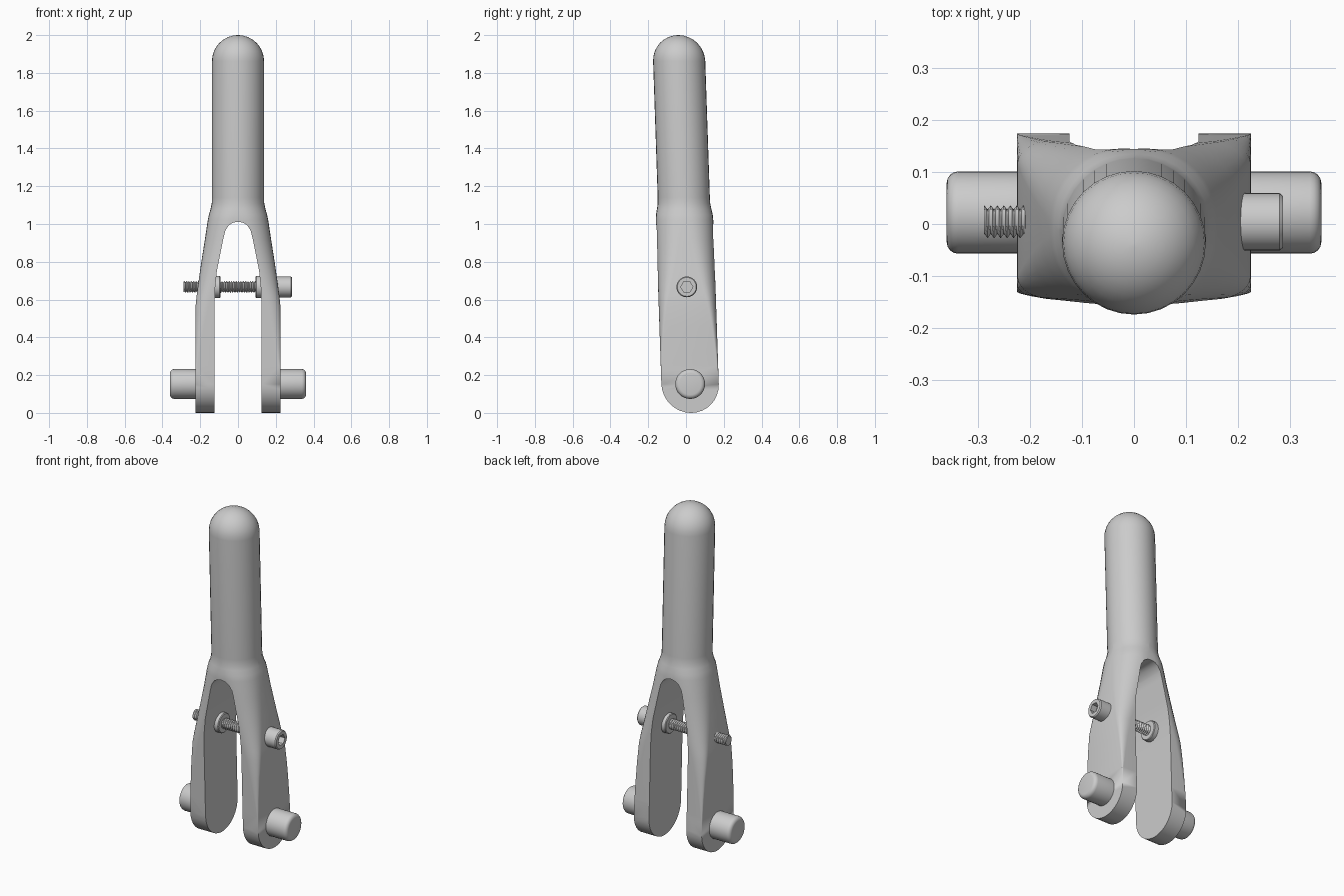
import bpy, bmesh
from math import sin, cos, pi, radians

if "Cube" in bpy.data.objects:
    bpy.data.objects.remove(bpy.data.objects["Cube"])


def lean(z):
    # The whole tool leans slightly toward -y with height
    return 0.0267 - 0.0337 * z


def finish(name, bm, angle=35):
    bmesh.ops.remove_doubles(bm, verts=bm.verts, dist=0.001)
    bmesh.ops.recalc_face_normals(bm, faces=bm.faces)
    me = bpy.data.meshes.new(name)
    bm.to_mesh(me)
    bm.free()
    ob = bpy.data.objects.new(name, me)
    bpy.context.collection.objects.link(ob)
    smooth(ob, angle)
    return ob


def smooth(ob, angle=35):
    bpy.ops.object.select_all(action='DESELECT')
    ob.select_set(True)
    bpy.context.view_layer.objects.active = ob
    bpy.ops.object.shade_smooth_by_angle(angle=radians(angle))


def loft(name, rings, angle=35):
    bm = bmesh.new()
    loops = [[bm.verts.new(p) for p in r] for r in rings]
    n = len(loops[0])
    for a, b in zip(loops, loops[1:]):
        for i in range(n):
            j = (i + 1) % n
            bm.faces.new((a[i], a[j], b[j], b[i]))
    bm.faces.new(loops[0])
    bm.faces.new(loops[-1])
    return finish(name, bm, angle)


def turned(name, profile, y, z, n=32):
    # Solid of revolution about an x axis through (y, z)
    return loft(name, [[(x, y + r * cos(2 * pi * i / n), z + r * sin(2 * pi * i / n))
                        for i in range(n)] for x, r in profile])


def cut(ob, cutter):
    mod = ob.modifiers.new("cut", 'BOOLEAN')
    mod.object = cutter
    mod.operation = 'DIFFERENCE'
    mod.solver = 'EXACT'
    bpy.ops.object.select_all(action='DESELECT')
    ob.select_set(True)
    bpy.context.view_layer.objects.active = ob
    bpy.ops.object.modifier_apply(modifier=mod.name)
    bpy.data.objects.remove(cutter)
    smooth(ob)


def section(z, hx, hy, rx, ry, k=8):
    # Rectangle with elliptical corners
    pts = []
    for q, (sx, sy) in enumerate(((1, 1), (-1, 1), (-1, -1), (1, -1))):
        for i in range(k + 1):
            a = (q + i / k) * pi / 2
            pts.append((sx * (hx - rx) + rx * cos(a),
                        sy * (hy - ry) + ry * sin(a) + lean(z), z))
    return pts


# Forked body: rounded feet, flat legs blending to a round grip with a domed end
R, G, E = 0.152, 0.138, 0.0003
rows = []
for i in range(9):
    a = max(0.04, i / 8 * pi / 2)
    rows.append((R * (1 - cos(a)), 0.225, R * sin(a), E, E))
rows += [
    (0.25, 0.225, R, 0.008, 0.006),
    (0.35, 0.225, R, 0.025, 0.014),
    (0.46, 0.225, R, 0.045, 0.026),
    (0.57, 0.224, R, 0.068, 0.044),
    (0.62, 0.219, R, 0.078, 0.056),
    (0.68, 0.211, R, 0.09, 0.072),
    (0.80, 0.194, R, 0.11, 0.10),
    (0.92, 0.175, R, 0.125, 0.123),
    (1.02, 0.160, R, 0.135, 0.138),
    (1.05, 0.154, 0.150, 0.136, 0.14),
    (1.08, 0.145, 0.144, 0.138, 0.14),
    (1.11, 0.139, 0.139, 0.138, 0.138),
    (1.14, G, G, G, G),
]
for i in range(9):
    a = min(i / 8 * pi / 2, pi / 2 - 0.03)
    r = G * cos(a)
    rows.append((2.0 - G + G * sin(a), r, r, r, r))
body = loft("forked_body", [section(*r) for r in rows])

# Arched gap between the legs
half = [(0.124, -0.1), (0.124, 0.58), (0.121, 0.66), (0.112, 0.75), (0.094, 0.84),
        (0.076, 0.93), (0.067, 0.965), (0.048, 0.994), (0.025, 1.008)]
outline = half + [(0, 1.012)] + [(-x, z) for x, z in reversed(half)]
gap = loft("gap_cutter", [[(x, y, z) for x, z in outline] for y in (-0.4, 0.4)])
gap.hide_render = True
cut(body, gap)

# Side pins and inner washers, one per leg
ZB = 0.667
YB = lean(ZB)
pin_profile = [(0.21, 0.079), (0.338, 0.079)]
pin_profile += [(0.338 + 0.022 * sin(a), 0.057 + 0.022 * cos(a))
                for a in (pi / 8, pi / 4, 3 * pi / 8, pi / 2)]
washer_profile = [(0.093, 0.054), (0.097, 0.058), (0.128, 0.058)]
for s, side in ((-1, "left"), (1, "right")):
    turned("pin_" + side, [(s * x, r) for x, r in pin_profile], 0.022, 0.153)
    turned("washer_" + side, [(s * x, r) for x, r in washer_profile], YB, ZB)

# Threaded bolt shaft with a helical ridge
pitch, N = 0.0125, 20
rings = []
x = -0.288
while x < 0.235:
    ring = []
    for i in range(N):
        t = i / N
        f = abs(((x / pitch - t) % 1) * 2 - 1)
        r = 0.023 + 0.009 * f
        ring.append((x, YB + r * cos(2 * pi * t), ZB + r * sin(2 * pi * t)))
    rings.append(ring)
    x += pitch / 4
loft("bolt_shaft", rings, 30)

# Bolt head with a hexagonal socket
head = turned("bolt_head", [(0.2, 0.055), (0.28, 0.055), (0.286, 0.05)], YB, ZB)
socket = turned("socket_cutter", [(0.25, 0.032), (0.32, 0.032)], YB, ZB, 6)
socket.hide_render = True
cut(head, socket)
